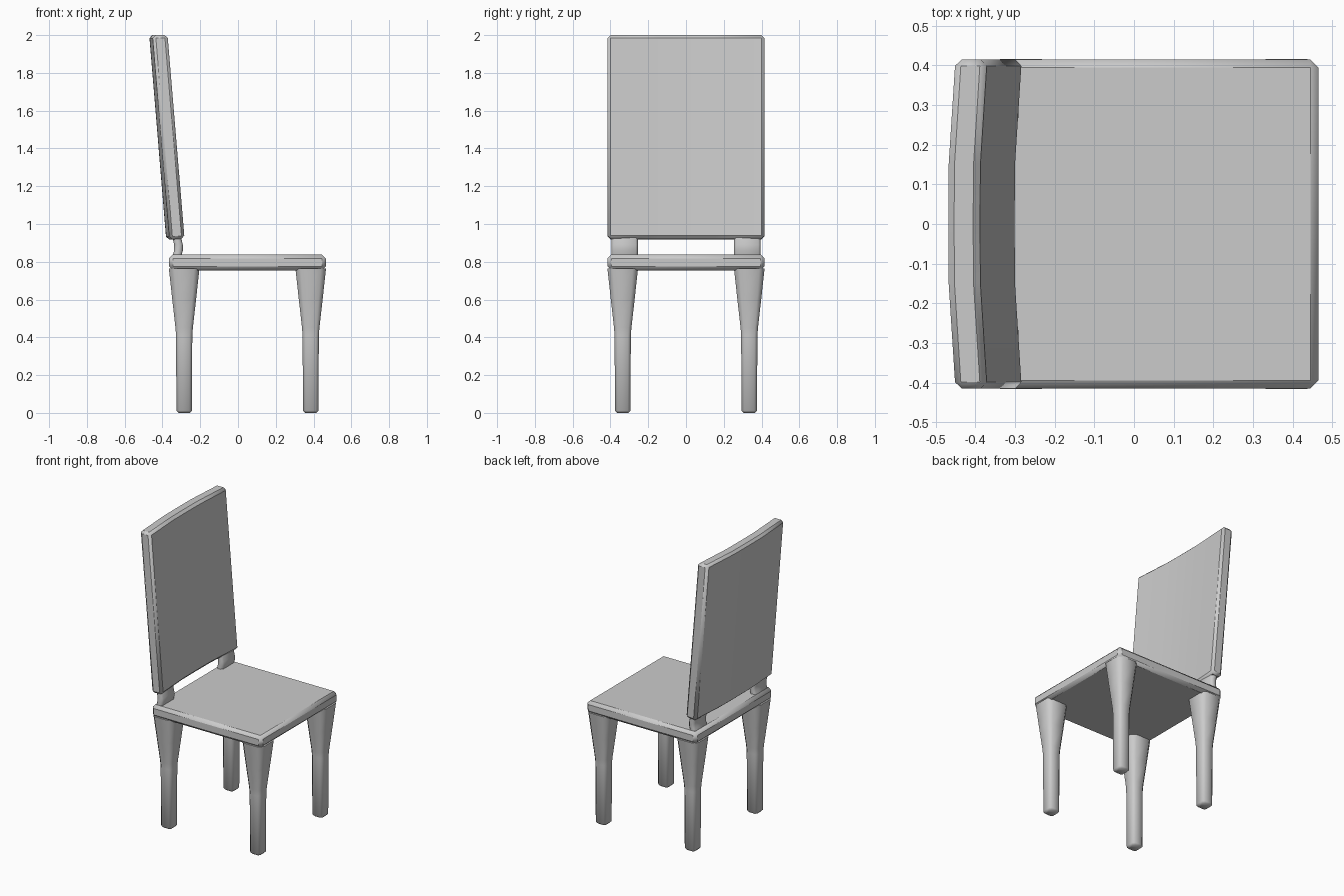
import bpy, bmesh

if "Cube" in bpy.data.objects:
    bpy.data.objects.remove(bpy.data.objects["Cube"])

CX = 0.05   # seat centre in x


def loft(name, rings, bevel=0.0):
    """Skin a stack of equally sized rings into a capped solid."""
    bm = bmesh.new()
    loops = [[bm.verts.new(p) for p in ring] for ring in rings]
    n = len(loops[0])
    for a, b in zip(loops, loops[1:]):
        for i in range(n):
            bm.faces.new((a[i], a[(i + 1) % n], b[(i + 1) % n], b[i]))
    bm.faces.new(loops[0])
    bm.faces.new(loops[-1])
    bmesh.ops.recalc_face_normals(bm, faces=bm.faces)
    me = bpy.data.meshes.new(name)
    bm.to_mesh(me)
    bm.free()
    ob = bpy.data.objects.new(name, me)
    bpy.context.collection.objects.link(ob)
    if bevel:
        m = ob.modifiers.new("Bevel", 'BEVEL')
        m.width = bevel
        m.segments = 1
        m.limit_method = 'ANGLE'
        m.angle_limit = 0.6
    bpy.ops.object.select_all(action='DESELECT')
    ob.select_set(True)
    bpy.context.view_layer.objects.active = ob
    bpy.ops.object.shade_smooth_by_angle(angle=1.0)
    return ob


def rect(x, y, z, hx, hy, c=0.0):
    """Rectangle ring in plan, with chamfered corners when c > 0."""
    if not c:
        return [(x + hx * s, y + hy * t, z) for s, t in ((-1, -1), (1, -1), (1, 1), (-1, 1))]
    a, b = hx - c, hy - c
    return [(x + u, y + v, z) for u, v in
            ((-a, -hy), (a, -hy), (hx, -b), (hx, b), (a, hy), (-a, hy), (-hx, b), (-hx, -b))]


# seat slab
loft("seat", [rect(CX, 0, z, 0.415, 0.415) for z in (0.755, 0.838)], 0.02)

# legs: flared at the top, straight below, chamfered foot
leg_profile = [(0.0, 0.03), (0.012, 0.041), (0.41, 0.043), (0.45, 0.046), (0.60, 0.063), (0.765, 0.081)]
for side, sx in (("back", -1), ("front", 1)):
    for hand, sy in (("left", 1), ("right", -1)):
        loft(f"{side}_leg_{hand}",
             [rect(CX + 0.335 * sx, 0.335 * sy, z, h, h, h * 0.35) for z, h in leg_profile])

# bent posts joining seat and backrest
post_path = [(0.825, -0.325), (0.86, -0.315), (0.89, -0.315), (0.94, -0.327)]
for hand, sy in (("left", 1), ("right", -1)):
    loft(f"back_post_{hand}", [rect(x, 0.325 * sy, z, 0.023, 0.07, 0.012) for z, x in post_path])

# leaning backrest, bowed backwards in the middle
Z0, Z1, LEAN, THICK = 0.917, 2.0, 0.09, 0.08
sections = []
for y, bow in ((-0.415, 0.018), (-0.15, 0.001), (0, 0), (0.15, 0.001), (0.415, 0.018)):
    xb, xt = -0.47 + LEAN + bow, -0.47 + bow
    sections.append([(xb, y, Z0), (xb + THICK, y, Z0 + 0.006), (xt + THICK, y, Z1), (xt, y, Z1)])
loft("backrest", sections, 0.016)
